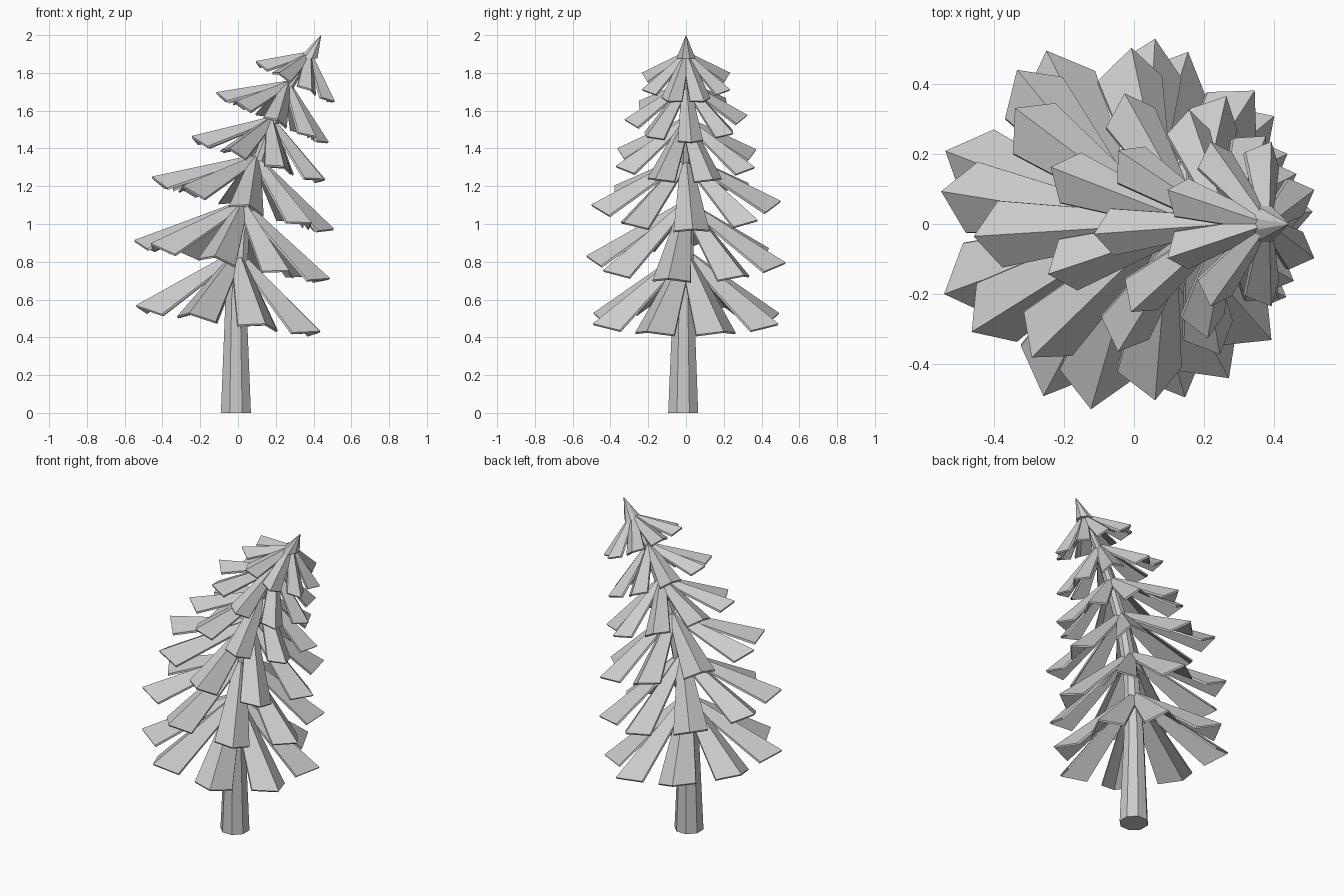
import bpy
import bmesh
import math
from mathutils import Matrix, Vector

if "Cube" in bpy.data.objects:
    bpy.data.objects.remove(bpy.data.objects["Cube"])


def make_object(name, verts, faces):
    mesh = bpy.data.meshes.new(name)
    mesh.from_pydata(verts, [], faces)
    bm = bmesh.new()
    bm.from_mesh(mesh)
    bmesh.ops.recalc_face_normals(bm, faces=bm.faces)
    bm.to_mesh(mesh)
    bm.free()
    obj = bpy.data.objects.new(name, mesh)
    bpy.context.collection.objects.link(obj)
    return obj


def tube(name, rings, sides=8):
    """Tapering tube through rings of (x, y, z, radius)."""
    verts, faces = [], []
    for x, y, z, r in rings:
        for k in range(sides):
            a = 2 * math.pi * (k + 0.5) / sides
            verts.append((x + r * math.cos(a), y + r * math.sin(a), z))
    for i in range(len(rings) - 1):
        for k in range(sides):
            a, b = i * sides + k, i * sides + (k + 1) % sides
            faces.append((a, b, b + sides, a + sides))
    faces.append(tuple(range(sides)))
    faces.append(tuple(range(len(verts) - sides, len(verts))))
    return make_object(name, verts, faces)


def bough(length, half_width, base_width, droop):
    """Folded bough along +x with a raised ridge, pointed end and thin edge."""
    drop, back = half_width * 0.75, half_width * 0.65
    base_drop = base_width * 0.75
    top = [Vector((0, 0, 0)),
           Vector((0, base_width, -base_drop)),
           Vector((length - back, half_width, -drop)),
           Vector((length, 0, 0)),
           Vector((length - back, -half_width, -drop)),
           Vector((0, -base_width, -base_drop))]
    low = [v - Vector((0, 0, 0.012)) for v in top]
    faces = [(0, 3, 2, 1), (0, 5, 4, 3), (6, 7, 8, 9), (6, 9, 10, 11)]
    faces += [(k, (k + 1) % 6, (k + 1) % 6 + 6, k + 6) for k in range(6)]
    rot = Matrix.Rotation(math.radians(droop), 3, 'Y')
    return [rot @ v for v in top + low], faces


# Bent trunk and pointed tree top
tube("trunk", [(-0.011, -0.015, 0.0, 0.086), (-0.011, -0.013, 0.6, 0.06),
               (0.015, -0.005, 0.95, 0.047), (0.08, 0, 1.25, 0.04),
               (0.17, 0, 1.5, 0.033), (0.27, 0, 1.72, 0.027),
               (0.37, 0, 1.89, 0.02)])
tube("tree_tip", [(0.37, 0, 1.875, 0.055), (0.44, 0, 2.0, 0.001)])

# Tiers: name, apex x, apex z, length, half width, base width, droop, tilt, turn
tiers = [
    ("lowest_boughs", 0.00, 0.87, 0.65, 0.112, 0.030, 35, 8, 22),
    ("second_boughs", 0.03, 1.13, 0.625, 0.102, 0.028, 31, 11, -10),
    ("third_boughs", 0.10, 1.37, 0.57, 0.095, 0.026, 28, 16, 4),
    ("fourth_boughs", 0.18, 1.57, 0.46, 0.078, 0.023, 30, 18, 21),
    ("fifth_boughs", 0.27, 1.76, 0.39, 0.067, 0.020, 33, 24, 5),
    ("top_boughs", 0.385, 1.915, 0.31, 0.058, 0.018, 35, 27, 22.5),
]
COUNT = 8
for name, ax, az, length, w, bw, droop, tilt, turn in tiers:
    part_verts, part_faces = bough(length, w, bw, droop)
    lean = Matrix.Translation((ax, 0, az)) @ Matrix.Rotation(math.radians(tilt), 4, 'Y')
    verts, faces = [], []
    for k in range(COUNT):
        m = lean @ Matrix.Rotation(math.radians(turn + 360 * k / COUNT), 4, 'Z')
        o = len(verts)
        verts += [m @ v for v in part_verts]
        faces += [tuple(o + i for i in f) for f in part_faces]
    make_object(name, verts, faces)
